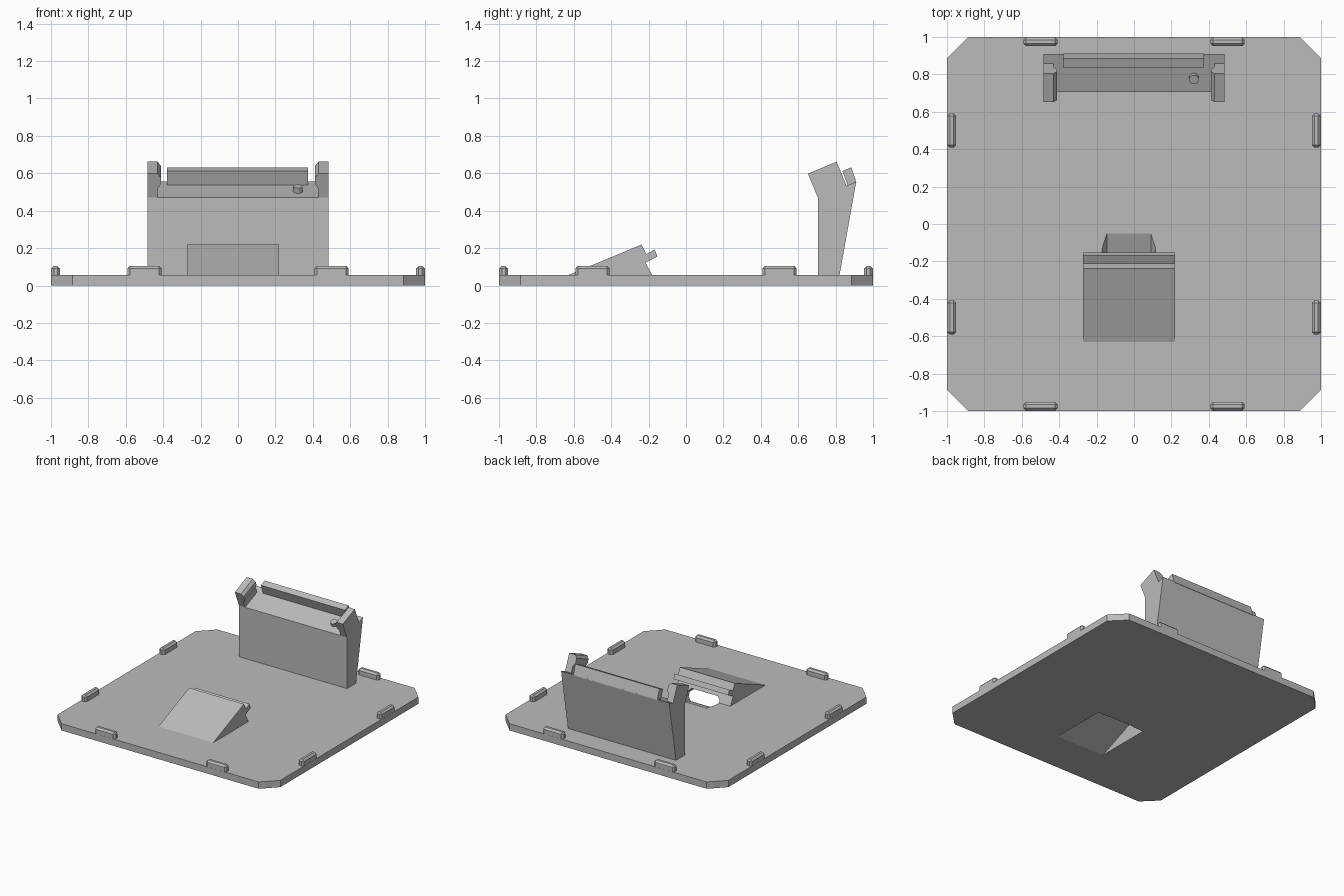
import bpy, bmesh, math
from mathutils import Vector

cube = bpy.data.objects.get("Cube")
if cube:
    bpy.data.objects.remove(cube)

grey = bpy.data.materials.new("plain_grey")
grey.use_nodes = True
COLOUR = (0.5, 0.5, 0.5, 1)
grey.diffuse_color = COLOUR
grey.node_tree.nodes["Principled BSDF"].inputs["Base Color"].default_value = COLOUR

TILT = math.radians(22.5)
ALONG = Vector((0, math.cos(TILT), math.sin(TILT)))   # up the tilted shelf
NORMAL = Vector((0, -math.sin(TILT), math.cos(TILT)))  # out of the tilted shelf


def extrude(name, points, step, bevel=0):
    """Extrude a closed 3D outline along a vector."""
    bm = bmesh.new()
    face = bm.faces.new([bm.verts.new(p) for p in points])
    moved = bmesh.ops.extrude_face_region(bm, geom=[face])["geom"]
    bmesh.ops.translate(bm, vec=Vector(step),
                        verts=[v for v in moved if isinstance(v, bmesh.types.BMVert)])
    if bevel:
        top = max(v.co.z for v in bm.verts)
        edges = [e for e in bm.edges if max(v.co.z for v in e.verts) > top - 1e-4]
        bmesh.ops.bevel(bm, geom=edges, offset=bevel, segments=1, affect='EDGES')
    bmesh.ops.recalc_face_normals(bm, faces=bm.faces)
    mesh = bpy.data.meshes.new(name)
    bm.to_mesh(mesh)
    bm.free()
    mesh.materials.append(grey)
    obj = bpy.data.objects.new(name, mesh)
    bpy.context.collection.objects.link(obj)
    return obj


def side_profile(name, outline, x0, x1):
    return extrude(name, [(x0, y, z) for y, z in outline], (x1 - x0, 0, 0))


def tilted_section(name, origin, section, length):
    """Section given as x and height above the tilted plane, swept up the tilt."""
    start = Vector(origin)
    return extrude(name, [start + Vector((x, 0, 0)) + NORMAL * h for x, h in section],
                   ALONG * length)


def cut(obj, cutters):
    for c in cutters:
        c.hide_render = True
        mod = obj.modifiers.new("cut", 'BOOLEAN')
        mod.operation, mod.solver, mod.object = 'DIFFERENCE', 'EXACT', c
    graph = bpy.context.evaluated_depsgraph_get()
    result = bpy.data.meshes.new_from_object(obj.evaluated_get(graph))
    obj.modifiers.clear()
    obj.data = result


# Base plate with clipped corners
T, C = 0.055, 0.885
corners = [(1, -C), (1, C), (C, 1), (-C, 1), (-1, C), (-1, -C), (-C, -1), (C, -1)]
plate = extrude("base_plate", [(x, y, 0) for x, y in corners], (0, 0, T))

# Front wedge with a notched rear lip
wedge = side_profile("front_wedge", [
    (-0.655, 0.045), (-0.238, 0.219), (-0.212, 0.168), (-0.168, 0.193),
    (-0.152, 0.155), (-0.217, 0.122), (-0.18, T), (-0.18, 0.045)], -0.272, 0.22)

# Hollow under the wedge, and the sloping cable slot leading into it
hollow = side_profile("hollow_cutter", [
    (-0.675, -0.01), (-0.25, 0.165), (-0.185, -0.01)], -0.245, 0.185)
slot = tilted_section("slot_cutter", Vector((0, -0.05, T)) - ALONG * 0.22, [
    (-0.145, 0), (0.09, 0), (0.115, 0.03), (0.115, 0.07),
    (0.09, 0.095), (-0.145, 0.095), (-0.17, 0.07), (-0.17, 0.03)], 0.35)
for part in (plate, wedge):
    cut(part, (hollow, slot))
for cutter in (hollow, slot):
    bpy.data.objects.remove(cutter)

# Rear stand: body with tilted shelf, and its back rail
W = 0.485
side_profile("stand_body", [(0.705, 0.05), (0.705, 0.47), (0.91, 0.555), (0.82, 0.05)], -W, W)
side_profile("stand_rail", [
    (0.867, 0.53), (0.836, 0.612), (0.884, 0.632), (0.911, 0.55)], -0.38, 0.375)

# Hooked cheeks at both ends of the shelf
for side, name in ((-1, "right_cheek"), (1, "left_cheek")):
    section = [(W, -0.002), (0.43, -0.002), (0.43, 0.05), (0.412, 0.08), (0.412, 0.115),
               (0.43, 0.139), (W, 0.139)]
    tilted_section(name, (0, 0.705, 0.47), [(side * x, h) for x, h in section], 0.166)

# Small round peg on the shelf
peg_base = Vector((0.32, 0.785, 0.498))
ring = [2 * math.pi * i / 16 for i in range(16)]
extrude("shelf_peg", [peg_base + 0.026 * (Vector((math.cos(a), 0, 0)) + ALONG * math.sin(a))
                      for a in ring], NORMAL * 0.035)

# Rim blocks, two along every edge
for edge in range(4):
    turn = edge * math.pi / 2
    for s in (-0.5, 0.5):
        outline = [(s - 0.092, -0.999), (s + 0.092, -0.999),
                   (s + 0.092, -0.952), (s - 0.092, -0.952)]
        block = extrude("rim_block", [(x * math.cos(turn) - y * math.sin(turn),
                                       x * math.sin(turn) + y * math.cos(turn), 0.05)
                                      for x, y in outline], (0, 0, 0.055), 0.014)
